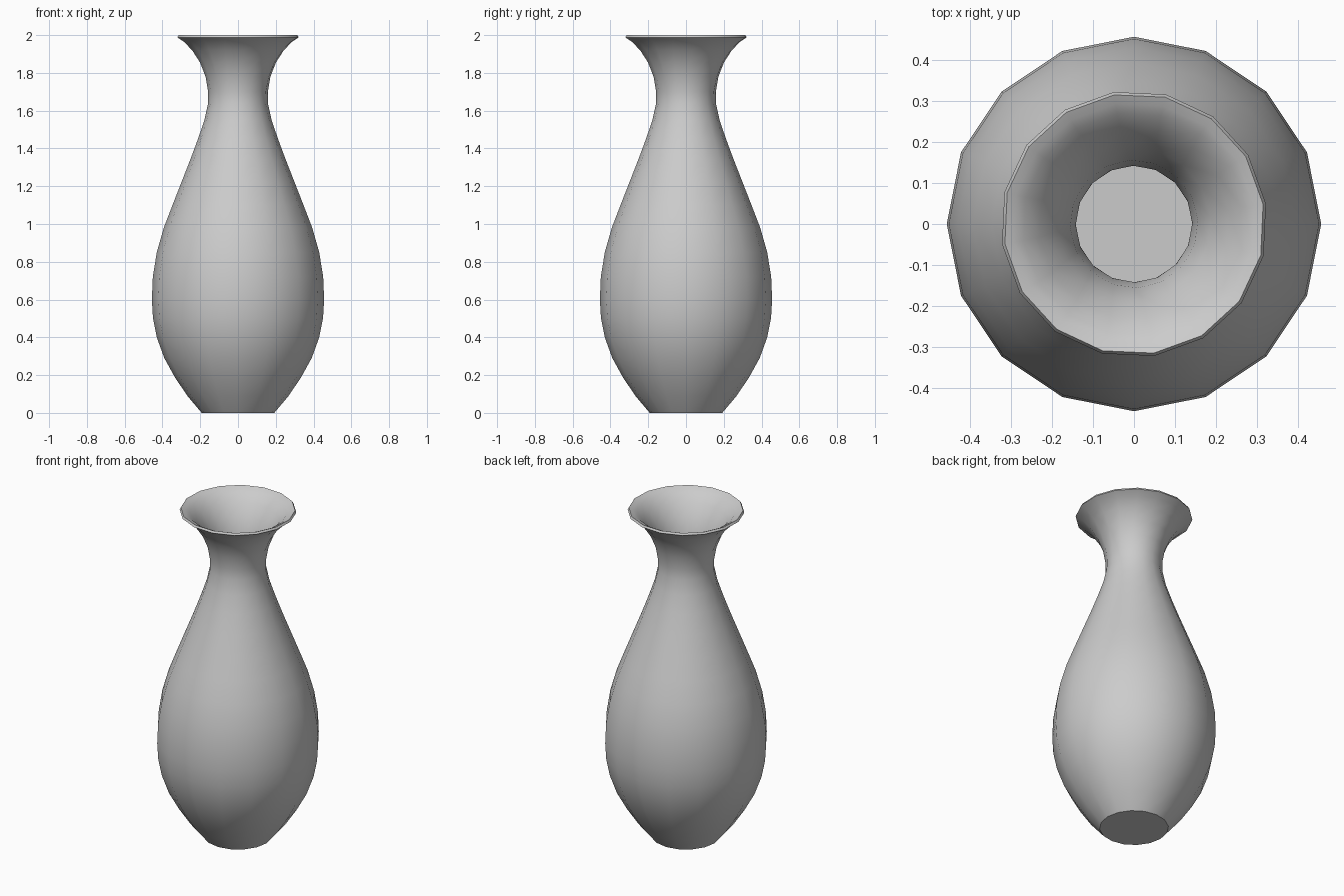
import bpy, bmesh, math

SIDES = 16
# outer wall, over the rim, then down the inner wall: (radius, height)
OUTER = [(0.192, 0), (0.268, 0.09), (0.335, 0.19), (0.39, 0.29), (0.43, 0.40),
         (0.45, 0.50), (0.456, 0.60), (0.451, 0.72), (0.43, 0.85), (0.393, 0.98),
         (0.347, 1.10), (0.30, 1.22), (0.253, 1.34), (0.212, 1.45), (0.178, 1.55),
         (0.158, 1.64), (0.158, 1.70), (0.172, 1.78), (0.202, 1.855),
         (0.245, 1.92), (0.29, 1.965), (0.325, 1.988)]
RIM = [(0.318, 2.0), (0.296, 1.99)]
INNER = [(0.272, 1.975), (0.232, 1.933), (0.187, 1.865), (0.156, 1.785),
         (0.142, 1.70), (0.142, 1.64), (0.162, 1.55), (0.196, 1.45),
         (0.284, 1.22), (0.377, 0.98), (0.435, 0.72), (0.44, 0.60),
         (0.414, 0.40), (0.319, 0.19), (0.252, 0.09), (0.19, 0.02)]


def ring(bm, r, z):
    # the flared mouth turns slightly against the body
    twist = math.radians(8.7) * min(1, max(0, (z - 1.66) / 0.3))
    return [bm.verts.new((r * math.cos(twist + 2 * math.pi * i / SIDES),
                          r * math.sin(twist + 2 * math.pi * i / SIDES), z))
            for i in range(SIDES)]


bm = bmesh.new()
rings = [ring(bm, r, z) for r, z in OUTER + RIM + INNER]
for a, b in zip(rings, rings[1:]):
    for i in range(SIDES):
        j = (i + 1) % SIDES
        bm.faces.new((a[i], a[j], b[j], b[i]))

# foot and inside floor
bm.faces.new(rings[0][::-1])
bm.faces.new(rings[-1])
bmesh.ops.recalc_face_normals(bm, faces=bm.faces)

mesh = bpy.data.meshes.new("vase")
bm.to_mesh(mesh)
bm.free()
vase = bpy.data.objects.new("vase", mesh)
bpy.context.collection.objects.link(vase)
bpy.context.view_layer.objects.active = vase
vase.select_set(True)
bpy.ops.object.shade_smooth_by_angle(angle=math.radians(40))
